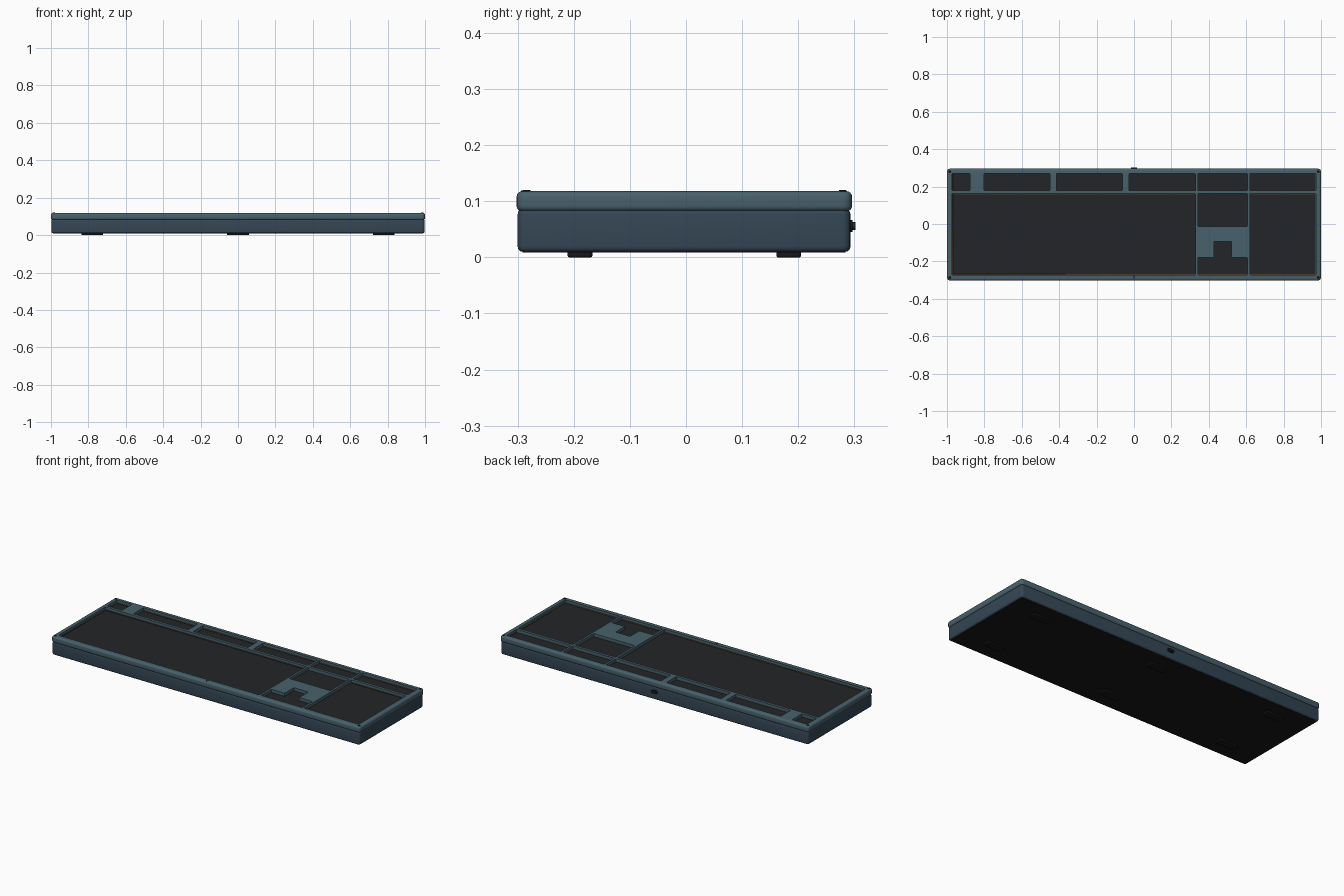
import bpy, bmesh, math

if "Cube" in bpy.data.objects:
    bpy.data.objects.remove(bpy.data.objects["Cube"])


def material(name, rgb):
    m = bpy.data.materials.new(name)
    m.diffuse_color = (*rgb, 1)
    m.use_nodes = True
    m.node_tree.nodes["Principled BSDF"].inputs["Base Color"].default_value = m.diffuse_color
    return m


TOP = material("slate_light", (0.065, 0.12, 0.15))
SHELL = material("slate_dark", (0.035, 0.062, 0.09))
DARK = material("charcoal", (0.017, 0.018, 0.021))
BLACK = material("black", (0.009, 0.009, 0.010))
BROWN = material("bronze", (0.06, 0.04, 0.022))


def finish(bm, name, mat):
    me = bpy.data.meshes.new(name)
    bm.to_mesh(me)
    bm.free()
    ob = bpy.data.objects.new(name, me)
    bpy.context.collection.objects.link(ob)
    if mat:
        me.materials.append(mat)
    return ob


def smooth(ob):
    ob.data.shade_smooth()
    ob.data.set_sharp_from_angle(angle=math.radians(35))
    return ob


def rbox(name, x, y, z, mat=None, r=0.0, edge=0.0, segs=4):
    """Box from (min, max) ranges; r rounds upright corners, edge rounds top and bottom."""
    bm = bmesh.new()
    bmesh.ops.create_cube(bm, size=1)
    for v in bm.verts:
        for i, (a, b) in enumerate((x, y, z)):
            v.co[i] = (a + b) / 2 + v.co[i] * (b - a)

    def flat(e):
        return abs(e.verts[0].co.z - e.verts[1].co.z) < 1e-6

    if r:
        bmesh.ops.bevel(bm, geom=[e for e in bm.edges if not flat(e)], offset=r,
                        segments=segs, profile=0.5, affect='EDGES')
    if edge:
        bmesh.ops.bevel(bm, geom=[e for e in bm.edges if flat(e)], offset=edge,
                        segments=segs, profile=0.5, affect='EDGES')
    return smooth(finish(bm, name, mat))


def cut(ob, cutter):
    mod = ob.modifiers.new("cut", 'BOOLEAN')
    mod.operation = 'DIFFERENCE'
    mod.solver = 'EXACT'
    mod.object = cutter
    bpy.context.view_layer.objects.active = ob
    bpy.ops.object.modifier_apply(modifier=mod.name)
    bpy.data.objects.remove(cutter)


# lower shell, with dark bottom plate
rbox("lower_shell", (-0.997, 0.997), (-0.3, 0.293), (0.010, 0.086), SHELL, 0.014, 0.009)
rbox("bottom_plate", (-0.988, 0.988), (-0.291, 0.284), (0.009, 0.013), BLACK, 0.008)

# top frame with key openings
frame = rbox("top_frame", (-1, 1), (-0.302, 0.296), (0.082, 0.118), TOP, 0.016, 0.010)
F_ROW, MAIN = (0.179, 0.270), (-0.272, 0.163)
openings = [
    ((-0.973, -0.877), F_ROW),
    ((-0.802, -0.449), F_ROW),
    ((-0.415, -0.062), F_ROW),
    ((-0.027, 0.329), F_ROW),
    ((0.341, 0.607), F_ROW),
    ((0.619, 0.973), F_ROW),
    ((-0.973, 0.329), MAIN),
    ((0.341, 0.607), (-0.013, 0.163)),
    ((0.341, 0.607), (-0.272, -0.179)),
    ((0.619, 0.973), MAIN),
]
for x, y in openings:
    cut(frame, rbox("cutter", x, y, (0.06, 0.15), None, 0.005, 0, 2))
cut(frame, rbox("cutter", (0.428, 0.522), (-0.2, -0.094), (0.06, 0.15)))
smooth(frame)

# switch plate inside the frame, and thin gasket border around it
rbox("switch_plate", (-0.98, 0.98), (-0.28, 0.276), (0.084, 0.1), DARK)
gasket = rbox("gasket", (-0.976, 0.976), (-0.275, 0.273), (0.098, 0.103), BROWN)
cut(gasket, rbox("cutter", (-0.969, 0.969), (-0.268, 0.266), (0.09, 0.12)))
for i, (x, y) in enumerate(openings):
    if y == MAIN:
        rbox(f"gasket_strip_{i}", (x[0], x[1]), (0.159, 0.164), (0.098, 0.103), BROWN)

# corner screws
for sx in (-1, 1):
    for y in (-0.284, 0.279):
        bm = bmesh.new()
        bmesh.ops.create_cone(bm, cap_ends=True, segments=20, radius1=0.008,
                              radius2=0.006, depth=0.004)
        ob = smooth(finish(bm, "corner_screw", BLACK))
        ob.location = (sx * 0.985, y, 0.118)

# small centre mark on the front rim
rbox("front_mark", (-0.003, 0.003), (-0.294, -0.276), (0.114, 0.119), BLACK)

# rubber feet
for x in (-0.78, 0, 0.78):
    for y in (-0.189, 0.183):
        rbox("rubber_foot", (x - 0.058, x + 0.058), (y - 0.022, y + 0.022),
             (0, 0.012), BLACK, 0.008, 0.003, 3)


# cable socket at the back: rounded collar around a hollow sleeve
def capsule(name, w, h, y, mat):
    d = y[1] - y[0]
    ob = rbox(name, (-w / 2, w / 2), (-h / 2, h / 2), (-d / 2, d / 2), mat, h * 0.48, 0, 6)
    ob.rotation_euler = (math.radians(90), 0, 0)
    ob.location = (0, (y[0] + y[1]) / 2, 0.056)
    bpy.context.view_layer.update()
    return ob


capsule("socket_collar", 0.042, 0.021, (0.285, 0.297), BLACK)
sleeve = capsule("socket_sleeve", 0.034, 0.014, (0.288, 0.302), DARK)
cut(sleeve, capsule("cutter", 0.027, 0.008, (0.298, 0.31), None))
smooth(sleeve)
